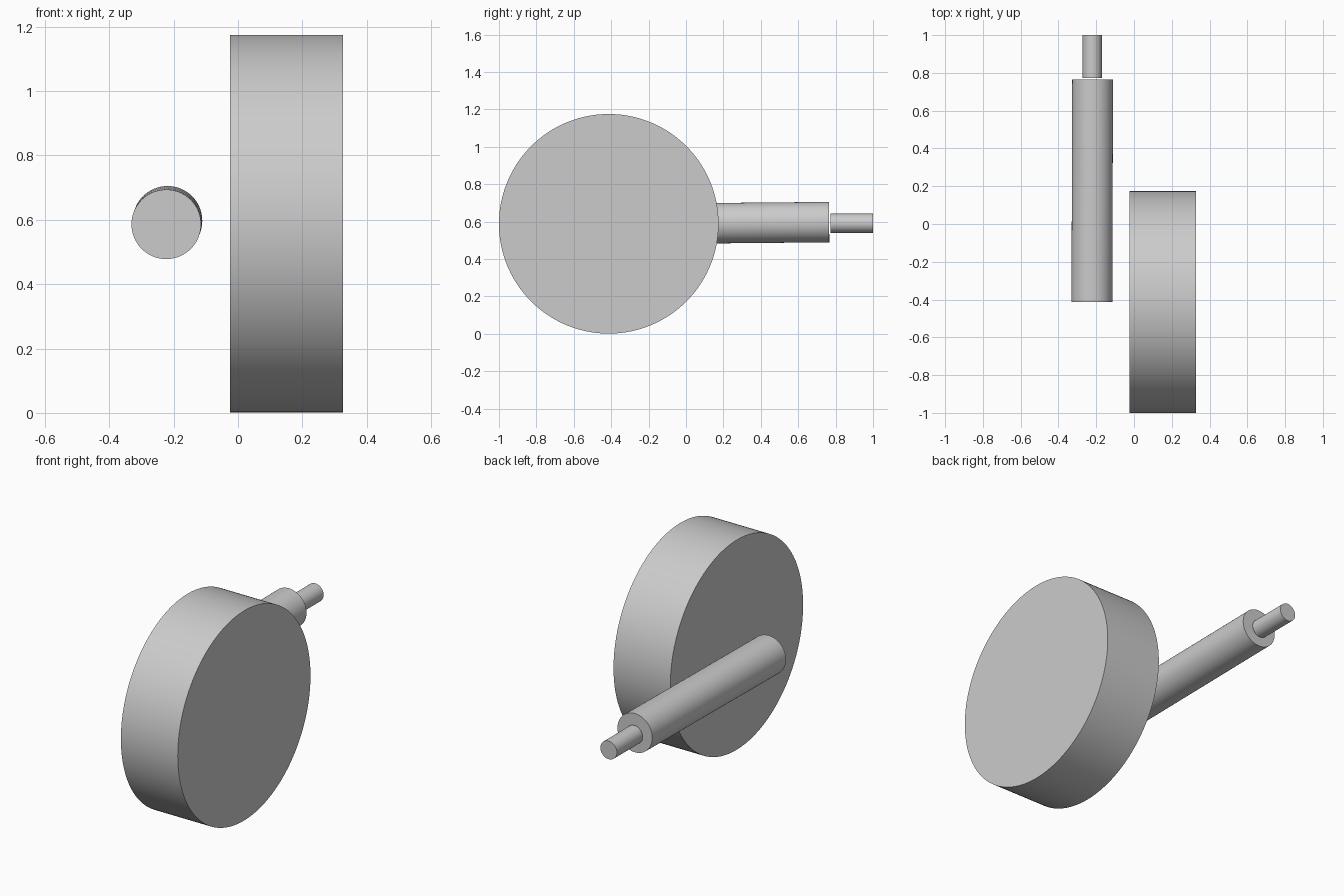
import bpy
import math
from mathutils import Vector

cube = bpy.data.objects.get("Cube")
if cube:
    bpy.data.objects.remove(cube, do_unlink=True)

# Single grey finish
grey = bpy.data.materials.new("plain_grey")
grey.use_nodes = True
colour = (0.6, 0.6, 0.6, 1)
grey.diffuse_color = colour
bsdf = next(n for n in grey.node_tree.nodes if n.type == "BSDF_PRINCIPLED")
bsdf.inputs["Base Color"].default_value = colour


def cylinder_between(name, start, end, radius, sides=96):
    """Smooth capped cylinder running from start to end."""
    start, end = Vector(start), Vector(end)
    axis = end - start
    bpy.ops.mesh.primitive_cylinder_add(
        vertices=sides, radius=radius, depth=axis.length,
        location=(start + end) / 2,
        rotation=axis.to_track_quat("Z", "Y").to_euler())
    obj = bpy.context.object
    obj.name = name
    obj.data.materials.append(grey)
    bpy.ops.object.shade_smooth_by_angle(angle=math.radians(30))
    return obj


# Broad disc standing on edge
cylinder_between("wheel", (-0.025, -0.413, 0.588), (0.327, -0.413, 0.588), 0.587, 160)
# Long shaft beside the disc, rising very slightly towards the back
cylinder_between("shaft", (-0.223, -0.412, 0.586), (-0.219, 0.765, 0.597), 0.108)
# Thin pin just behind the shaft
cylinder_between("pin", (-0.221, 0.772, 0.591), (-0.221, 1.0, 0.591), 0.051)
